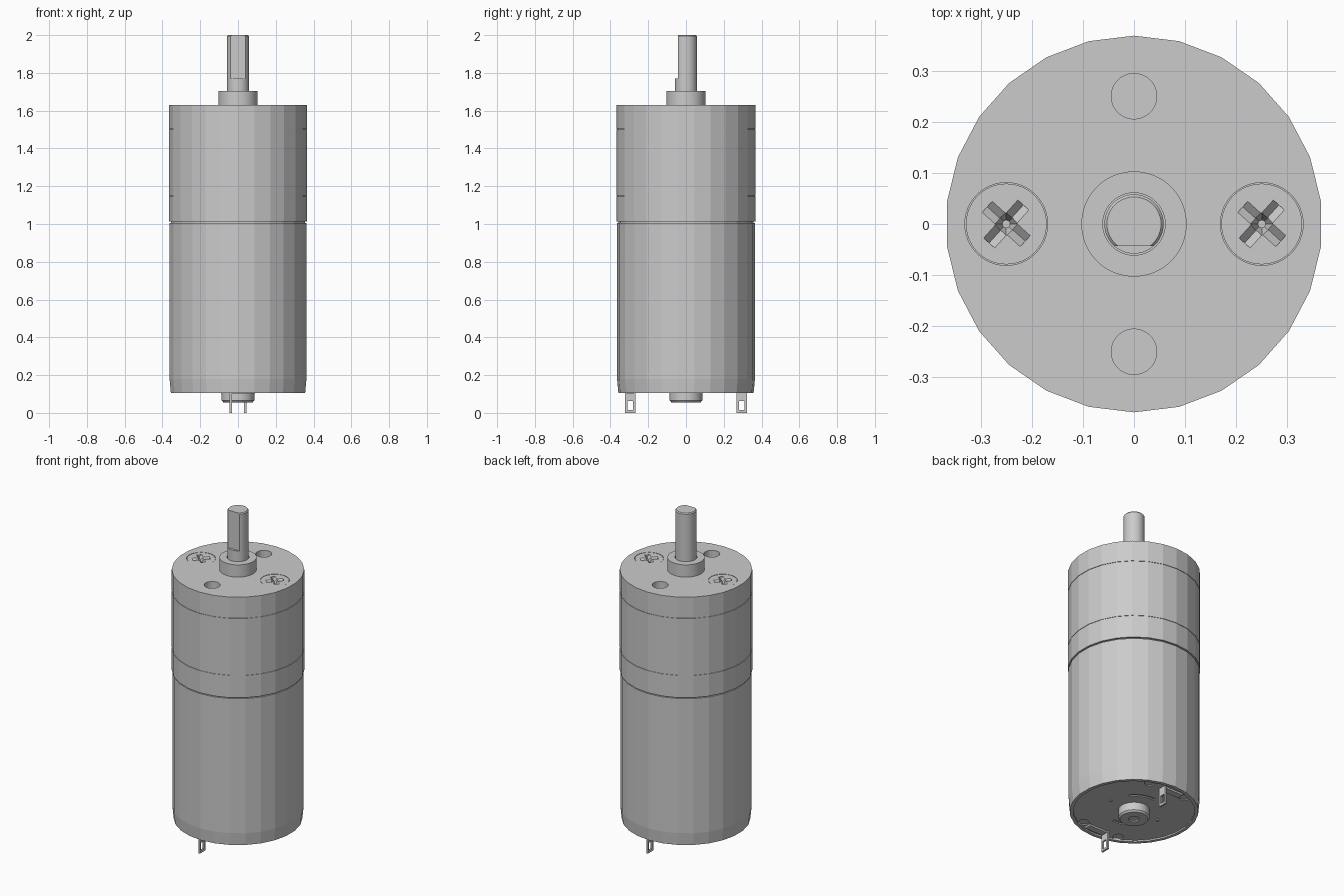
import bpy, bmesh
from math import pi, sin, cos, radians
from mathutils import Matrix, Vector

if "Cube" in bpy.data.objects:
    bpy.data.objects.remove(bpy.data.objects["Cube"], do_unlink=True)

STEEL = bpy.data.materials.new("steel grey")
STEEL.use_nodes = True
STEEL.diffuse_color = (0.6, 0.6, 0.6, 1)
STEEL.node_tree.nodes["Principled BSDF"].inputs["Base Color"].default_value = STEEL.diffuse_color


def finish(name, bm, smooth=False):
    bmesh.ops.recalc_face_normals(bm, faces=bm.faces)
    mesh = bpy.data.meshes.new(name)
    bm.to_mesh(mesh)
    bm.free()
    ob = bpy.data.objects.new(name, mesh)
    bpy.context.collection.objects.link(ob)
    mesh.materials.append(STEEL)
    if smooth:
        bpy.ops.object.select_all(action='DESELECT')
        ob.select_set(True)
        bpy.context.view_layer.objects.active = ob
        bpy.ops.object.shade_smooth_by_angle()
    return ob


def lathe(name, profile, sides, at=(0, 0), smooth=False):
    """Closed turned solid; the profile runs end to end as (radius, z)."""
    bm = bmesh.new()
    rings = []
    for r, z in profile:
        angles = [pi / 2 + 2 * pi * i / sides for i in range(sides)]
        rings.append([bm.verts.new((at[0] + r * cos(a), at[1] + r * sin(a), z)) for a in angles])
    for low, high in zip(rings, rings[1:]):
        for i in range(sides):
            j = (i + 1) % sides
            bm.faces.new((low[i], low[j], high[j], high[i]))
    bm.faces.new(rings[0])
    bm.faces.new(rings[-1])
    return finish(name, bm, smooth)


def box(name, low, high, matrix=Matrix()):
    bm = bmesh.new()
    low, high = Vector(low), Vector(high)
    bmesh.ops.create_cube(bm, size=1, matrix=matrix @ Matrix.Translation((low + high) / 2)
                          @ Matrix.Diagonal((*(high - low), 1)))
    return finish(name, bm)


def arc(name, inner, outer, low, high, start, sweep):
    """Curved bar around the z axis."""
    bm = bmesh.new()
    turn = Matrix.Rotation(radians(start), 3, 'Z')
    corners = ((inner, low), (outer, low), (outer, high), (inner, high))
    face = bm.faces.new([bm.verts.new(turn @ Vector((r, 0, z))) for r, z in corners])
    end = bmesh.ops.spin(bm, geom=[face, *face.edges, *face.verts], cent=(0, 0, 0), axis=(0, 0, 1),
                         angle=radians(sweep), steps=10)
    if not face.is_valid or all(len(e.link_faces) == 1 for e in end["geom_last"]
                                if isinstance(e, bmesh.types.BMEdge)):
        bmesh.ops.holes_fill(bm, edges=bm.edges)
    return finish(name, bm)


def cut(ob, cutters):
    """Subtract the cutters, then remove them."""
    for c in cutters:
        c.hide_render = True
        mod = ob.modifiers.new("cut", 'BOOLEAN')
        mod.operation, mod.solver, mod.object = 'DIFFERENCE', 'EXACT', c
        bpy.context.view_layer.objects.active = ob
        bpy.ops.object.modifier_apply(modifier=mod.name)
        bpy.data.objects.remove(c, do_unlink=True)


SIDES = 26
TOP = 1.63

# Motor can with a tapered foot and a recessed end
can = lathe("motor_can", [(0.358, 0.105), (0.365, 0.18), (0.365, 1.006),
                          (0.357, 1.006), (0.357, 1.02)], SIDES)
cut(can, [lathe("recess_cutter", [(0.338, 0.05), (0.338, 0.12)], SIDES)])

# Gearbox: lower ring, housing and front plate, split by fine grooves
R, G = 0.3685, 0.3655
lathe("gearbox_ring", [(R, 1.013), (R, 1.149), (G, 1.149), (G, 1.152)], SIDES)
lathe("gearbox_housing", [(R, 1.152), (R, 1.499), (G, 1.499), (G, 1.502)], SIDES)
plate = lathe("front_plate", [(R, 1.502), (R, TOP)], SIDES)
cut(plate, [lathe("hole_cutter", [(0.0445, TOP - 0.1), (0.0445, TOP + 0.1)], 32, at=(0, y))
            for y in (-0.25, 0.25)]
    + [lathe("screw_cutter", [(0.081, TOP - 0.05), (0.081, TOP + 0.1)], 48, at=(x, 0))
       for x in (-0.25, 0.25)])

# Countersunk cross-head screws with V-shaped slots
for side, x in (("left", 0.25), ("right", -0.25)):
    screw = lathe(side + "_screw", [(0.079, TOP - 0.06), (0.079, TOP - 0.001)], 48, at=(x, 0))
    cutters = [lathe("socket_cutter", [(0.008, TOP - 0.04), (0.026, TOP + 0.01)], 8, at=(x, 0))]
    for angle in (48, -42):
        turn = (Matrix.Translation((x, 0, TOP)) @ Matrix.Rotation(radians(angle), 4, 'Z')
                @ Matrix.Rotation(pi / 4, 4, 'X'))
        cutters.append(box("slot_cutter", (-0.05, -0.011, -0.011), (0.05, 0.011, 0.011), turn))
    cut(screw, cutters)

# Output boss with a bore, and the shaft with its flat
boss = lathe("output_boss", [(0.103, TOP - 0.01), (0.103, 1.705)], 48, smooth=True)
cut(boss, [lathe("bore_cutter", [(0.061, TOP), (0.061, 1.8)], 48)])
shaft = lathe("output_shaft", [(0.058, TOP - 0.01), (0.058, 1.994), (0.053, 2.0)], 48, smooth=True)
cut(shaft, [box("flat_cutter", (-0.1, -0.1, 1.77), (0.1, -0.043, 2.1))])

# End cap with vent holes near the rim and two curved slots
cap = lathe("end_cap", [(0.34, 0.114), (0.34, 0.135)], SIDES)
cut(cap, [lathe("vent_cutter", [(0.03, 0.05), (0.03, 0.125)], 24, at=(x, y))
          for x in (-0.125, 0.125) for y in (-0.285, 0.285)]
    + [arc("slot_cutter", 0.155, 0.172, 0.05, 0.125, start, 55) for start in (40, 220)])
for side, x in (("left", 0.17), ("right", -0.17)):
    lathe(side + "_cap_pin", [(0.01, 0.108), (0.01, 0.12)], 12, at=(x, 0))

# Rear bearing with a small bore
bearing = lathe("rear_bearing", [(0.078, 0.056), (0.087, 0.066), (0.087, 0.12)], 48, smooth=True)
cut(bearing, [lathe("bearing_cutter", [(0.03, 0.03), (0.03, 0.064)], 32)])

# Solder terminals: a slotted blade and a tab folded along the cap
for name, s in (("front", -1), ("back", 1)):
    turn = Matrix.Rotation(0 if s > 0 else pi, 4, 'Z')
    blade = box(name + "_terminal", (0.033, 0.268, 0), (0.044, 0.322, 0.115), turn)
    cut(blade, [box("eye_cutter", (0, 0.28, 0.014), (0.1, 0.31, 0.062), turn)])
    box(name + "_terminal_tab", (-0.09, 0.275, 0.103), (0.044, 0.315, 0.115), turn)
